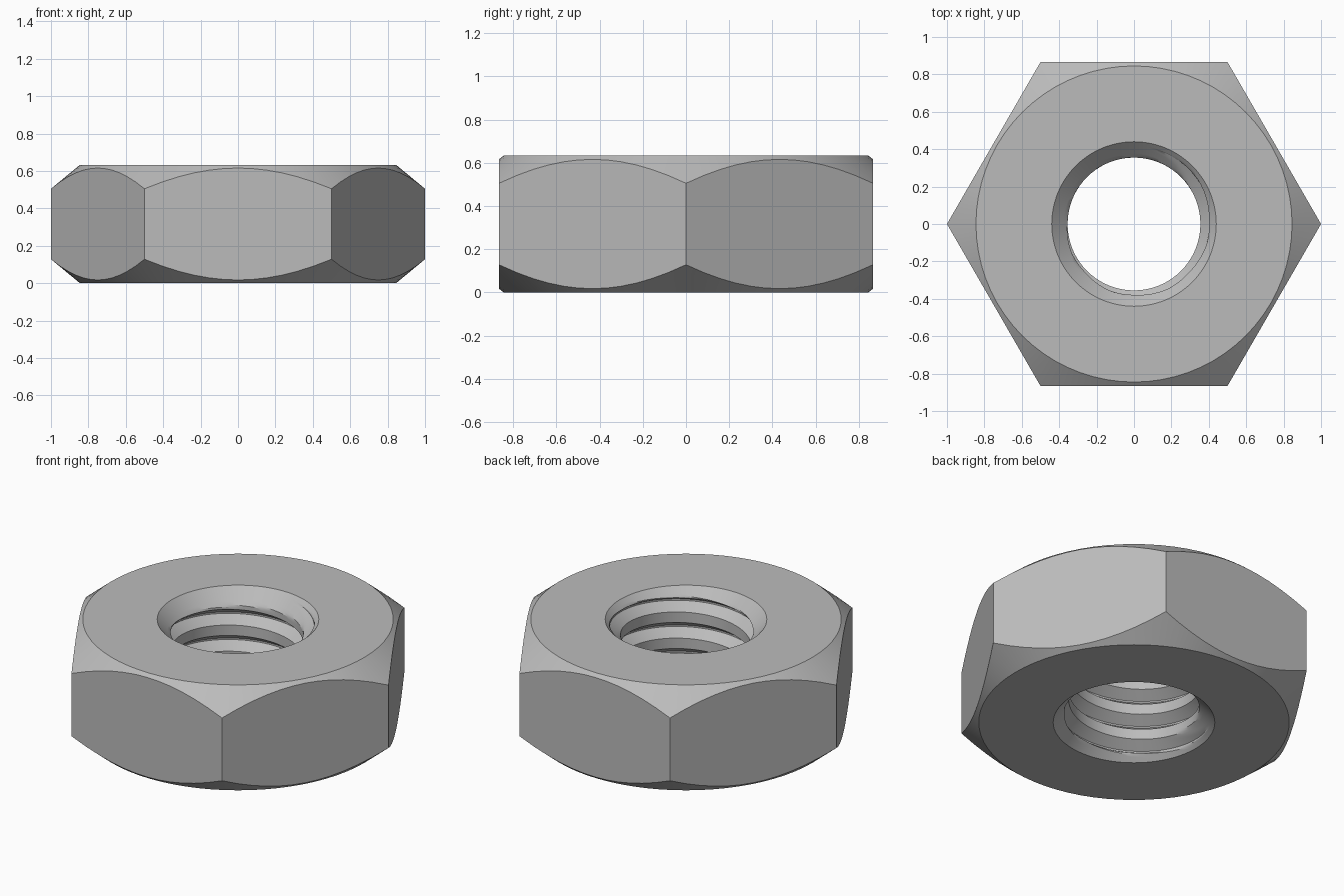
import bpy
import bmesh
from math import cos, sin, pi, tau, radians

cube = bpy.data.objects.get("Cube")
if cube:
    bpy.data.objects.remove(cube)

HEIGHT = 0.633
APOTHEM = cos(pi / 6)      # hexagon with corner radius 1
FACE_R = 0.845             # round flat on top and bottom
CHAMFER_SLOPE = 0.826
BORE_R, ROOT_R, SINK_R = 0.355, 0.415, 0.44
PITCH = 0.157
COLUMNS = 72
STEPS = 5                  # subdivisions of each thread segment

steel = bpy.data.materials.new("grey steel")
steel.use_nodes = True
GREY = (0.5, 0.5, 0.5, 1)
steel.diffuse_color = GREY
steel.node_tree.nodes["Principled BSDF"].inputs["Base Color"].default_value = GREY

# One pitch of thread: (fraction of pitch, radius)
THREAD = [(0, BORE_R), (0.4, BORE_R), (0.67, ROOT_R), (0.73, ROOT_R), (1, BORE_R)]


def thread_turn():
    """Subdivided points of one pitch, without the repeated last point."""
    points = []
    for (f0, r0), (f1, r1) in zip(THREAD, THREAD[1:]):
        for i in range(STEPS):
            t = i / STEPS
            points.append((f0 + (f1 - f0) * t, r0 + (r1 - r0) * t))
    return points


def section(angle):
    """Closed (radius, z) outline of the nut at an angle."""
    outline = []
    # Threaded bore, widened by the countersinks at both ends
    for turn in range(-2, 7):
        for f, r in thread_turn():
            z = PITCH * (turn + f + angle / tau)
            z = min(max(z, 0), HEIGHT)
            sink = SINK_R - min(z, HEIGHT - z)
            outline.append((max(r, sink), z))
    # Chamfered hexagonal outside
    hex_r = APOTHEM / cos(angle % (pi / 3) - pi / 6)
    drop = (hex_r - FACE_R) * CHAMFER_SLOPE
    outline += [(FACE_R, HEIGHT), (hex_r, HEIGHT - drop), (hex_r, drop), (FACE_R, 0)]
    return outline


# Sweep the section round the axis; the helix joins up after a full turn
bm = bmesh.new()
columns = []
for i in range(COLUMNS + 1):
    a = tau * i / COLUMNS
    columns.append([bm.verts.new((r * cos(a), r * sin(a), z)) for r, z in section(a)])
for left, right in zip(columns, columns[1:]):
    for j in range(len(left)):
        bm.faces.new((left[j - 1], right[j - 1], right[j], left[j]))
bmesh.ops.remove_doubles(bm, verts=bm.verts, dist=0.0004)
bmesh.ops.recalc_face_normals(bm, faces=bm.faces)

mesh = bpy.data.meshes.new("hex_nut")
bm.to_mesh(mesh)
bm.free()
mesh.materials.append(steel)
nut = bpy.data.objects.new("hex_nut", mesh)
bpy.context.collection.objects.link(nut)
bpy.ops.object.select_all(action='DESELECT')
nut.select_set(True)
bpy.context.view_layer.objects.active = nut
bpy.ops.object.shade_smooth_by_angle(angle=radians(25))
